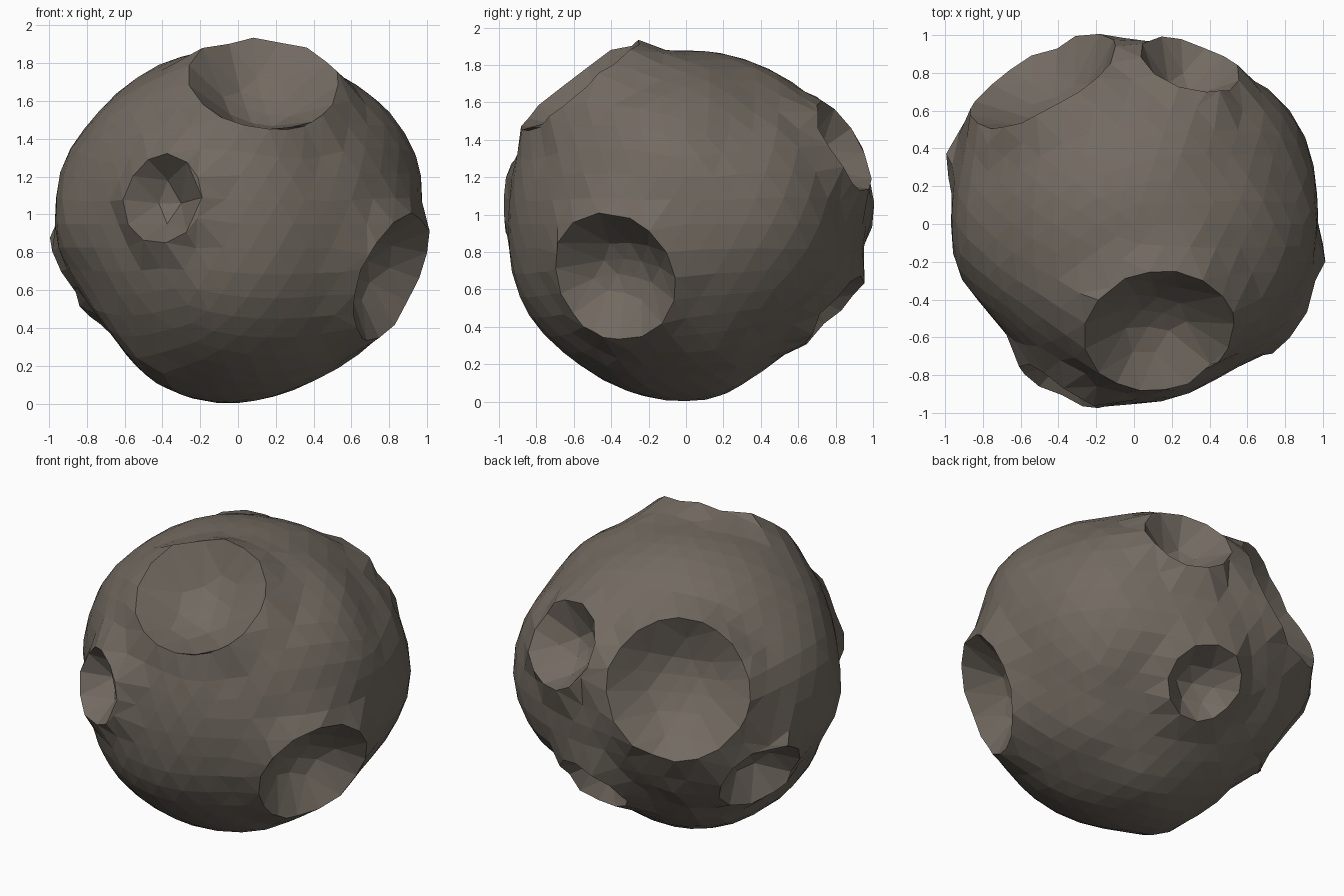
import bpy, bmesh, math, random
from mathutils import Vector

random.seed(4)
if "Cube" in bpy.data.objects:
    bpy.data.objects.remove(bpy.data.objects["Cube"], do_unlink=True)

CENTRE = Vector((0, 0, 0.95))
RIM = 0.055
BLEND = 0.22
SNAP = 0.078

# Girth lines round the rock: two axes, then the radius at even angle steps
X, Y, Z = Vector((1, 0, 0)), Vector((0, 1, 0)), Vector((0, 0, 1))


def tilted_girth(turn, tilt, mirror, radii):
    """A girth line whose plane is turned about z and then leant over."""
    turn, tilt = math.radians(turn), math.radians(tilt)
    across = X * math.cos(turn) * mirror + Y * math.sin(turn)
    side = Z.cross(across) * mirror
    return across, side * math.sin(tilt) + Z * math.cos(tilt), radii


GIRTHS = [
    (X, Z, [.97, 1.01, 1, .95, .925, .93, .94, .94, .98,
            .97, .92, .87, .94, .955, .93, .905, .94, .95]),
    (Y, Z, [.97, .97, .95, .93, .935, .93, .95, .96, .97,
            .95, .97, .97, .955, .95, .945, .875, .87, .93]),
    (X, Y, [.98, 1, 1, .96, .95, .97, .98, 1.01, 1,
            .965, .965, .9, .93, .96, .95, .93, .95, .96]),
    tilted_girth(35, 25, 1, [1.03, 1.01, .96, .97, .94, .94, .945, .96, .935,
                             .9, .92, .94, .945, .94, .95, .95, .925, .97]),
    tilted_girth(215, 25, 1, [.88, .92, .96, .99, .99, .99, .94, .94, 1,
                              1.03, .97, .88, .87, .9, .93, .935, .92, .88]),
    tilted_girth(40, 33, -1, [1.01, .98, .97, .95, .95, .925, .985, 1.01, .975,
                              .95, .94, .95, .94, .93, .98, .89, .88, .95]),
]
SAMPLES = []
for across, up, radii in GIRTHS:
    for i, radius in enumerate(radii):
        angle = math.tau * i / len(radii)
        SAMPLES.append((across * math.cos(angle) + up * math.sin(angle), radius))

# Craters: direction, rim radius, depth
CRATERS = [
    ((0.125, -0.57, 0.75), 0.395, 0.21),
    ((-0.40, -0.86, 0.13), 0.24, 0.16),
    ((0.82, -0.39, -0.29), 0.365, 0.21),
    ((-0.46, 0.75, 0.30), 0.42, 0.21),
    ((0.27, 0.78, 0.39), 0.27, 0.16),
    ((0.11, 0.73, -0.44), 0.25, 0.14),
    ((-0.73, 0.36, -0.28), 0.28, 0.14),
]
CRATERS = [(Vector(c).normalized(), r, d) for c, r, d in CRATERS]


def snap_to_rim(n):
    """Slide directions near a crater edge onto its circle for a crisp rim."""
    for c, r, _ in CRATERS:
        if abs((n - c).length - r) < SNAP:
            tangent = (n - c * n.dot(c)).normalized()
            angle = 2 * math.asin(r / 2)
            return c * math.cos(angle) + tangent * math.sin(angle)
    return n


def body_radius(n, samples):
    """Blend the girth lines smoothly into one lumpy body."""
    weights = [math.exp(-((n - s).length / BLEND) ** 2) for s, _ in samples]
    return sum(w * r for w, (_, r) in zip(weights, samples)) / sum(weights)


def crater_offset(n):
    """Bowl inside each rim, short slope outside it."""
    offset = 0
    for c, r, depth in CRATERS:
        d = (n - c).length / r
        if d < 0.99:
            offset += RIM - (RIM + depth) * (1 - d ** 3)
        elif d < 1.01:
            offset += RIM + random.uniform(-0.018, 0.018)
        else:
            offset += RIM * max(0, 1 - (d - 1) / 0.4)
    return offset


# Sharpen the samples so that blending does not flatten the lumps
SAMPLES = [(s, 2 * r - body_radius(s, SAMPLES)) for s, r in SAMPLES]

# Rock body
bm = bmesh.new()
bmesh.ops.create_icosphere(bm, subdivisions=4, radius=1)
for v in bm.verts:
    n = snap_to_rim(v.co.normalized())
    v.co = CENTRE + n * (body_radius(n, SAMPLES) + crater_offset(n))
bmesh.ops.recalc_face_normals(bm, faces=bm.faces)

mesh = bpy.data.meshes.new("cratered_rock")
bm.to_mesh(mesh)
bm.free()
rock = bpy.data.objects.new("cratered_rock", mesh)
bpy.context.collection.objects.link(rock)

# Brown-grey stone
stone = bpy.data.materials.new("brown_grey_stone")
stone.use_nodes = True
colour = (0.17, 0.145, 0.12, 1)
stone.diffuse_color = colour
bsdf = next(n for n in stone.node_tree.nodes if n.type == "BSDF_PRINCIPLED")
bsdf.inputs["Base Color"].default_value = colour
bsdf.inputs["Roughness"].default_value = 0.9
mesh.materials.append(stone)
